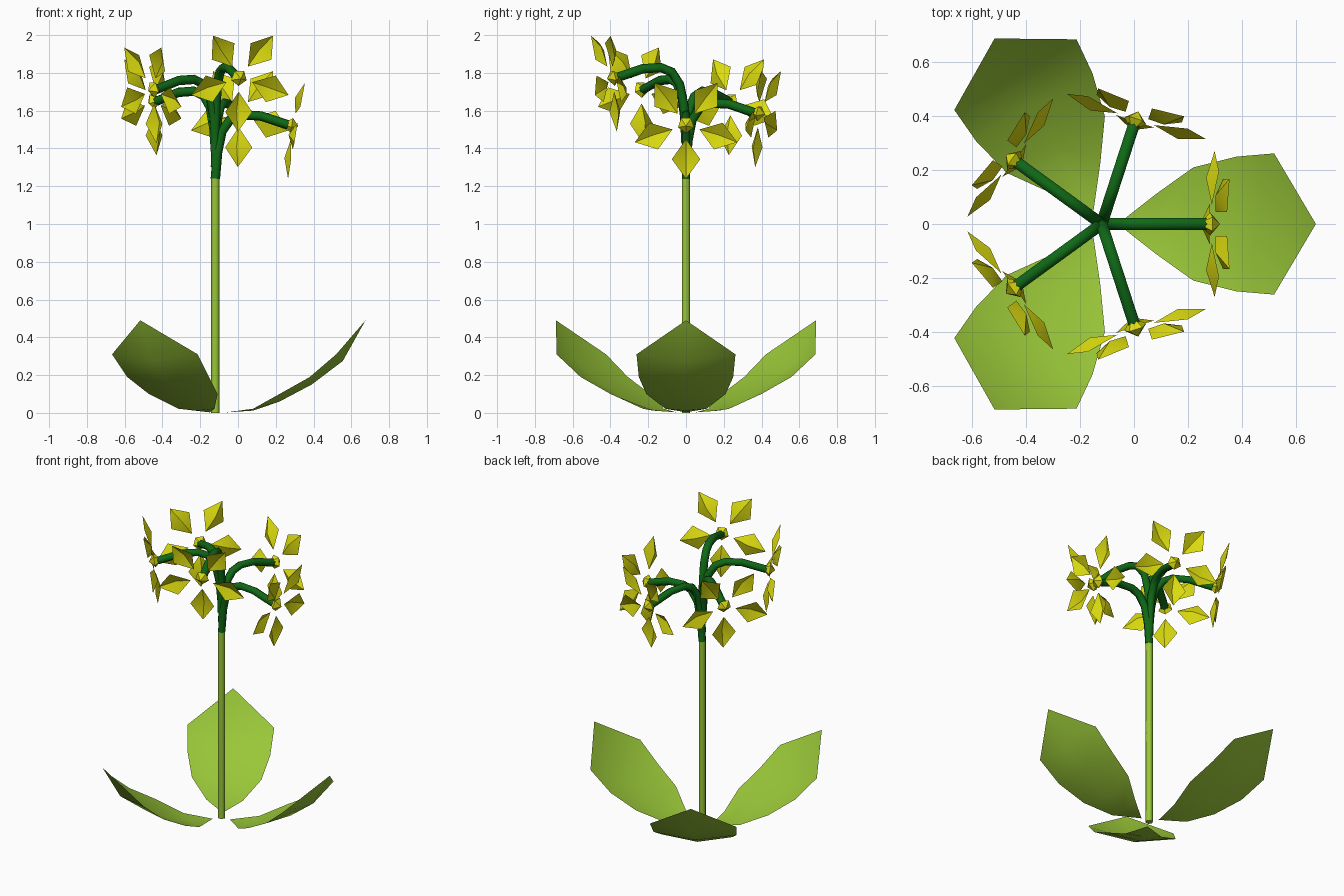
import bpy, math
from mathutils import Vector, Matrix

if "Cube" in bpy.data.objects:
    bpy.data.objects.remove(bpy.data.objects["Cube"])

AXIS = Vector((-0.12, 0, 0))   # stem position


def mat(name, c):
    m = bpy.data.materials.new(name)
    m.diffuse_color = (*c, 1)
    m.use_nodes = True
    m.node_tree.nodes["Principled BSDF"].inputs["Base Color"].default_value = m.diffuse_color
    return m


LIGHT = mat("light_green", (0.32, 0.57, 0.04))
DARK = mat("dark_green", (0.005, 0.14, 0.008))
YELLOW = mat("yellow", (0.71, 0.71, 0.005))


def make(name, verts, faces, material, matrix, angle=None):
    me = bpy.data.meshes.new(name)
    me.from_pydata([matrix @ Vector(v) for v in verts], [], faces)
    me.materials.append(material)
    ob = bpy.data.objects.new(name, me)
    bpy.context.collection.objects.link(ob)
    if angle:
        bpy.ops.object.select_all(action='DESELECT')
        bpy.context.view_layer.objects.active = ob
        ob.select_set(True)
        bpy.ops.object.shade_smooth_by_angle(angle=math.radians(angle))
    return ob


def tube(name, path, radius, material, matrix, n=6):
    """Round tube along a path of (x, z) points in the local xz plane."""
    pts = [Vector((x, 0, z)) for x, z in path]
    verts, faces = [], []
    for i, p in enumerate(pts):
        t = (pts[min(i + 1, len(pts) - 1)] - pts[max(i - 1, 0)]).normalized()
        side = Vector((0, 1, 0))
        other = side.cross(t)
        for k in range(n):
            a = 2 * math.pi * k / n
            verts.append(p + radius * (math.cos(a) * other + math.sin(a) * side))
    for i in range(len(pts) - 1):
        for k in range(n):
            a, b = i * n + k, i * n + (k + 1) % n
            faces.append((a, b, b + n, a + n))
    faces.append(tuple(reversed(range(n))))
    faces.append(tuple(range((len(pts) - 1) * n, len(pts) * n)))
    return make(name, verts, faces, material, matrix, 62)


def around(deg, lift=0.0):
    return (Matrix.Translation(AXIS + Vector((0, 0, lift)))
            @ Matrix.Rotation(math.radians(deg), 4, 'Z'))


# Stem
tube("stem", [(0, 0), (0, 0.62), (0, 1.26)], 0.023, LIGHT, around(0))

# Leaves: rows of (rib x, rib z, edge x, edge z, half width), then the tip
ROWS = [(0.20, 0.012, 0.20, 0.022, 0.11), (0.34, 0.06, 0.34, 0.10, 0.21),
        (0.51, 0.15, 0.50, 0.19, 0.25), (0.675, 0.275, 0.64, 0.31, 0.262)]
lv = [(0.06, 0, 0.003)]
for rx, rz, ex, ez, w in ROWS:
    lv += [(ex, -w, ez), (rx, 0, rz), (ex, w, ez)]
lv.append((0.795, 0, 0.49))
lf = [(0, 1, 2), (0, 2, 3)]
for r in range(len(ROWS) - 1):
    a = 1 + 3 * r
    lf += [(a, a + 3, a + 4, a + 1), (a + 1, a + 4, a + 5, a + 2)]
end = len(lv) - 1
lf += [(end - 3, end, end - 2), (end - 2, end, end - 1)]
for i in range(3):
    make(f"leaf_{i + 1}", lv, lf, LIGHT, around(120 * i), 35)

# Flower stalks, each turned and raised one step, with a flower at the end
STALK = [(0, 1.24), (0.012, 1.38), (0.035, 1.49), (0.08, 1.555),
         (0.14, 1.578), (0.24, 1.572), (0.385, 1.525)]
PETAL = [(0.075, 0, 0.008), (0.18, -0.075, 0.028), (0.285, 0, 0.03),
         (0.18, 0.075, 0.028), (0.18, 0, -0.008)]
PETAL_FACES = [(0, 1, 4), (1, 2, 4), (2, 3, 4), (3, 0, 4)]
for i in range(5):
    base = around(72 * i, 0.0625 * i)
    tube(f"flower_stalk_{i + 1}", STALK, 0.025, DARK, base)

    # flower frame: local z looks outward and slightly down, local x points up
    tilt = math.radians(10)
    out = Vector((math.cos(tilt), 0, -math.sin(tilt)))
    up = Vector((math.sin(tilt), 0, math.cos(tilt)))
    frame = Matrix((up, out.cross(up), out)).transposed().to_4x4()
    flower = base @ Matrix.Translation((0.405, 0, 1.525)) @ frame

    # Flower centre: five-sided double pyramid
    ring = [(0.045 * math.cos(math.pi + 2 * math.pi * k / 5),
             0.045 * math.sin(math.pi + 2 * math.pi * k / 5), 0) for k in range(5)]
    cv = ring + [(0, 0, -0.045), (0, 0, 0.035)]
    cf = [f for k in range(5) for f in (((k + 1) % 5, k, 5), (k, (k + 1) % 5, 6))]
    make(f"flower_centre_{i + 1}", cv, cf, YELLOW, flower)

    # Petals: five cupped kites, one pointing straight down
    pv, pf = [], []
    for k in range(5):
        rot = Matrix.Rotation(math.pi + 2 * math.pi * k / 5, 3, 'Z')
        pf += [tuple(len(pv) + j for j in f) for f in PETAL_FACES]
        pv += [rot @ Vector(p) for p in PETAL]
    make(f"petals_{i + 1}", pv, pf, YELLOW, flower, 40)
